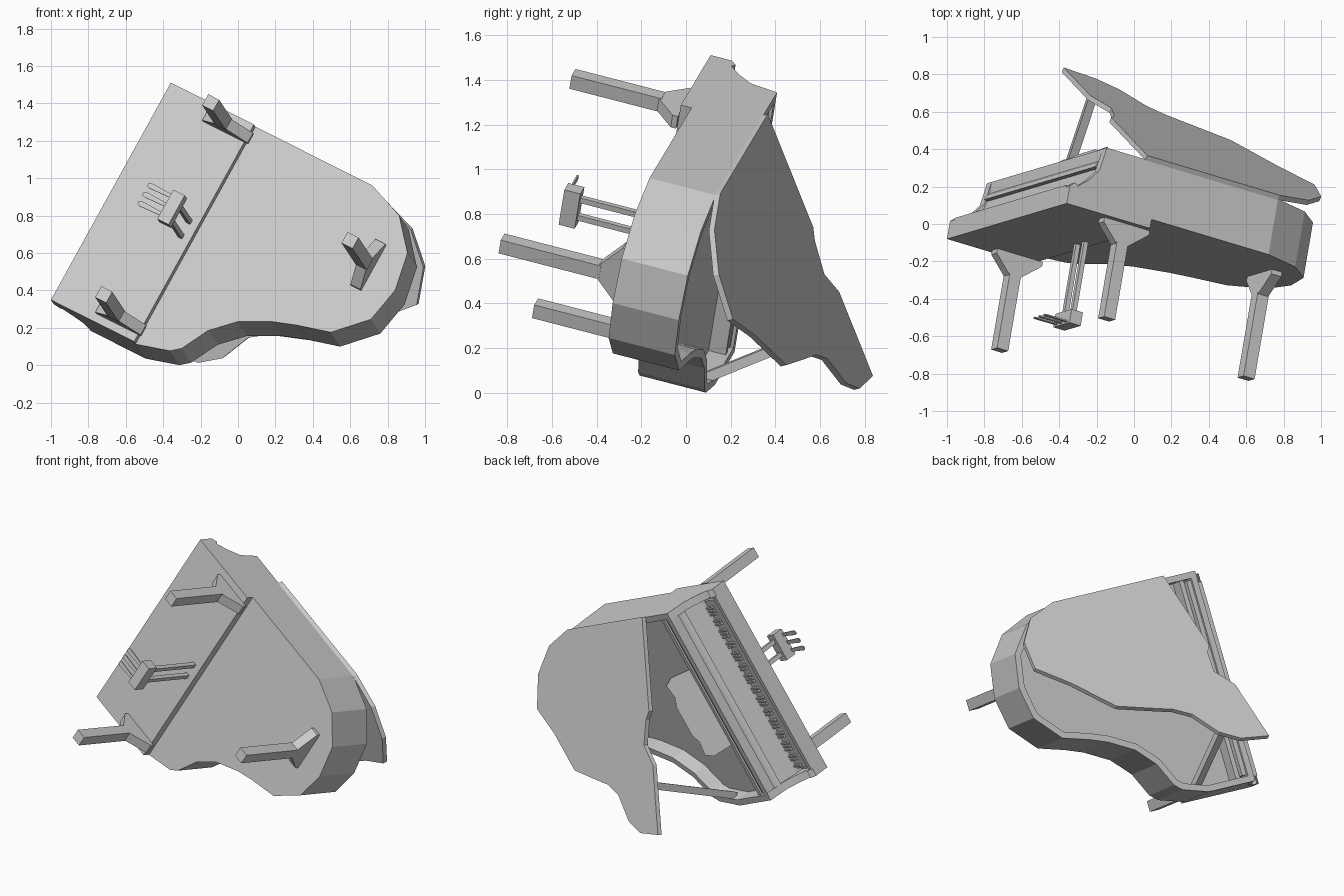
import bpy, bmesh, math
from mathutils import Matrix, Vector

old = bpy.data.objects.get("Cube")
if old:
    bpy.data.objects.remove(old, do_unlink=True)

grey = bpy.data.materials.new("plain_grey")
grey.use_nodes = True
grey.diffuse_color = (0.6, 0.6, 0.6, 1)
grey.node_tree.nodes["Principled BSDF"].inputs["Base Color"].default_value = (0.6, 0.6, 0.6, 1)

# Instrument frame: x across the keyboard, y toward the tail, z up through the lid
across = Vector((0.478, 0.142, 0.866)).normalized()
tail = Vector((0.862, -0.259, -0.434))
up = across.cross(tail).normalized()
tail = up.cross(across)
FRAME = Matrix.Translation((-1.0, -0.08, 0.35)) @ Matrix((across, tail, up)).transposed().to_4x4()
WIDTH, TOP, FLOOR = 1.34, 0.36, 0.265


def finish(name, bm, place=Matrix()):
    bmesh.ops.recalc_face_normals(bm, faces=bm.faces[:])
    bm.transform(FRAME @ place)
    mesh = bpy.data.meshes.new(name)
    bm.to_mesh(mesh)
    bm.free()
    mesh.materials.append(grey)
    obj = bpy.data.objects.new(name, mesh)
    bpy.context.collection.objects.link(obj)
    return obj


def bridge(bm, a, b):
    for i in range(len(a)):
        j = (i + 1) % len(a)
        bm.faces.new((a[i], a[j], b[j], b[i]))


def prism(name, pts, lo, hi, axis="z", place=Matrix()):
    """Extrude a 2D profile along one axis of the instrument."""
    put = {"x": lambda p, d: (d, p[0], p[1]),
           "y": lambda p, d: (p[0], d, p[1]),
           "z": lambda p, d: (p[0], p[1], d)}[axis]
    bm = bmesh.new()
    a = [bm.verts.new(put(p, lo)) for p in pts]
    b = [bm.verts.new(put(p, hi)) for p in pts]
    bm.faces.new(a)
    bm.faces.new(b)
    bridge(bm, a, b)
    return finish(name, bm, place)


def box(name, x0, x1, y0, y1, z0, z1):
    return prism(name, [(x0, y0), (x1, y0), (x1, y1), (x0, y1)], z0, z1)


def bar(name, start, end, size):
    start, end = Vector(start), Vector(end)
    turn = (end - start).to_track_quat("Z", "Y").to_matrix().to_4x4()
    s = size / 2
    return prism(name, [(-s, -s), (s, -s), (s, s), (-s, s)], 0, (end - start).length,
                 place=Matrix.Translation(start) @ turn)


def inset(pts, d):
    """Offset a counter-clockwise outline inward."""
    out = []
    for i, p in enumerate(pts):
        p, q, r = Vector(pts[i - 1]), Vector(p), Vector(pts[(i + 1) % len(pts)])
        e, f = (q - p).normalized(), (r - q).normalized()
        n, m = Vector((-e.y, e.x)), Vector((-f.y, f.x))
        out.append(q + (n + m) * d / (1 + n.dot(m)))
    return out


# Case: curved body, raised rim around the sunken interior
tail_curve = [(1.34, 1.24), (1.26, 1.45), (1.1, 1.59), (0.89, 1.63)]
curve = tail_curve + [(0.69, 1.59), (0.53, 1.43), (0.48, 1.24), (0.44, 1.12), (0.355, 0.95),
                      (0.24, 0.83), (0.09, 0.75), (0.05, 0.7), (0, 0.52)]
outline = [(0, 0.18), (WIDTH, 0.18)] + curve
prism("case_body", outline, 0.05, FLOOR)
bm = bmesh.new()
loops = [[bm.verts.new((p[0], p[1], z)) for p in pts]
         for pts in (outline, inset(outline, 0.04)) for z in (FLOOR, TOP)]
bridge(bm, loops[0], loops[1])
bridge(bm, loops[1], loops[3])
bridge(bm, loops[3], loops[2])
bridge(bm, loops[2], loops[0])
finish("case_rim", bm)

# Keyboard bed, arms and keys
box("key_bed", 0, WIDTH, 0, 0.515, 0, 0.08)
box("key_slip", 0.05, WIDTH - 0.05, 0, 0.03, 0.08, 0.11)
arm = [(0, 0), (0, 0.1), (0.03, 0.125), (0.05, 0.11), (0.11, 0.165), (0.16, 0.23),
       (0.18, TOP), (0.22, TOP), (0.22, 0)]
for side, x in (("left", 0), ("right", WIDTH - 0.05)):
    prism(side + "_arm", arm, x, x + 0.05, "x")
box("white_keys", 0.07, WIDTH - 0.07, 0.035, 0.15, 0.08, 0.105)
pitch = (WIDTH - 0.14) / 52
for i in range(1, 52):
    if i % 7 not in (2, 5):
        x = 0.07 + i * pitch
        box("black_key", x - 0.006, x + 0.006, 0.075, 0.145, 0.1, 0.122)

# Fallboard, front beam and music desk
prism("fallboard", [(0.14, 0.08), (0.14, 0.125), (0.175, 0.25), (0.155, 0.255), (0.165, 0.28),
                    (0.185, 0.3), (0.185, 0.345), (0.25, 0.345), (0.25, 0.08)],
      0.05, WIDTH - 0.05, "x")
box("front_rail", 0.04, WIDTH - 0.04, 0.27, 0.3, FLOOR, 0.345)
half_desk = [(0.27, 0), (0.28, 0.13), (0.25, 0.18), (0.16, 0.17), (0.1, 0.19)]
desk = half_desk + [(-x, y) for x, y in reversed(half_desk)]
prism("music_desk", desk, 0, 0.015,
      place=Matrix.Translation((WIDTH / 2, 0.3, 0.33)) @ Matrix.Rotation(math.radians(55), 4, "X"))

# Open lid with a scooped front edge, hinged on the straight side, with its prop
lid = [(0, 0.42), (0.43, 0.42), (0.56, 0.5), (0.71, 0.46), (0.76, 0.42), (WIDTH, 0.42)]
lid += tail_curve + [(0.72, 1.46), (0.477, 1.27), (0.4, 1.05), (0.356, 0.92), (0.287, 0.82),
                     (0.114, 0.725), (0.03, 0.61)]
prism("lid", [(x - WIDTH, y) for x, y in lid], 0, 0.028,
      place=Matrix.Translation((WIDTH, 0, 0.355)) @ Matrix.Rotation(math.radians(29.8), 4, "Y"))
bar("lid_prop", (0.055, 0.58, 0.32), (0.45, 0.49, 0.87), 0.045)

# Legs hanging from flared brackets
bracket = [(-0.13, 0), (0.15, 0), (0.15, -0.025), (0.034, -0.12), (-0.034, -0.12), (-0.13, -0.025)]
for name, x, y, top, axis in (("front_left_leg", 0.075, 0.385, 0, "x"),
                              ("front_right_leg", 1.262, 0.39, 0, "x"),
                              ("tail_leg", 0.935, 1.435, 0.05, "y")):
    box(name, x - 0.034, x + 0.034, y - 0.034, y + 0.034, -0.53, top - 0.11)
    along, mid = (y, x) if axis == "x" else (x, y)
    prism(name + "_bracket", [(along + u, top + v) for u, v in bracket],
          mid - 0.031, mid + 0.031, axis)

# Pedal lyre
mid = WIDTH / 2
box("pedal_box", mid - 0.09, mid + 0.09, 0.425, 0.495, -0.465, -0.39)
for s in (-1, 1):
    box("lyre_rod", mid + s * 0.045 - 0.013, mid + s * 0.045 + 0.013, 0.447, 0.473, -0.4, 0)
for s in (-1, 0, 1):
    x = mid + s * 0.055
    prism("pedal", [(x - 0.01, 0.43), (x - 0.015, 0.3), (x - 0.008, 0.285),
                    (x + 0.008, 0.285), (x + 0.015, 0.3), (x + 0.01, 0.43)], -0.457, -0.45)
